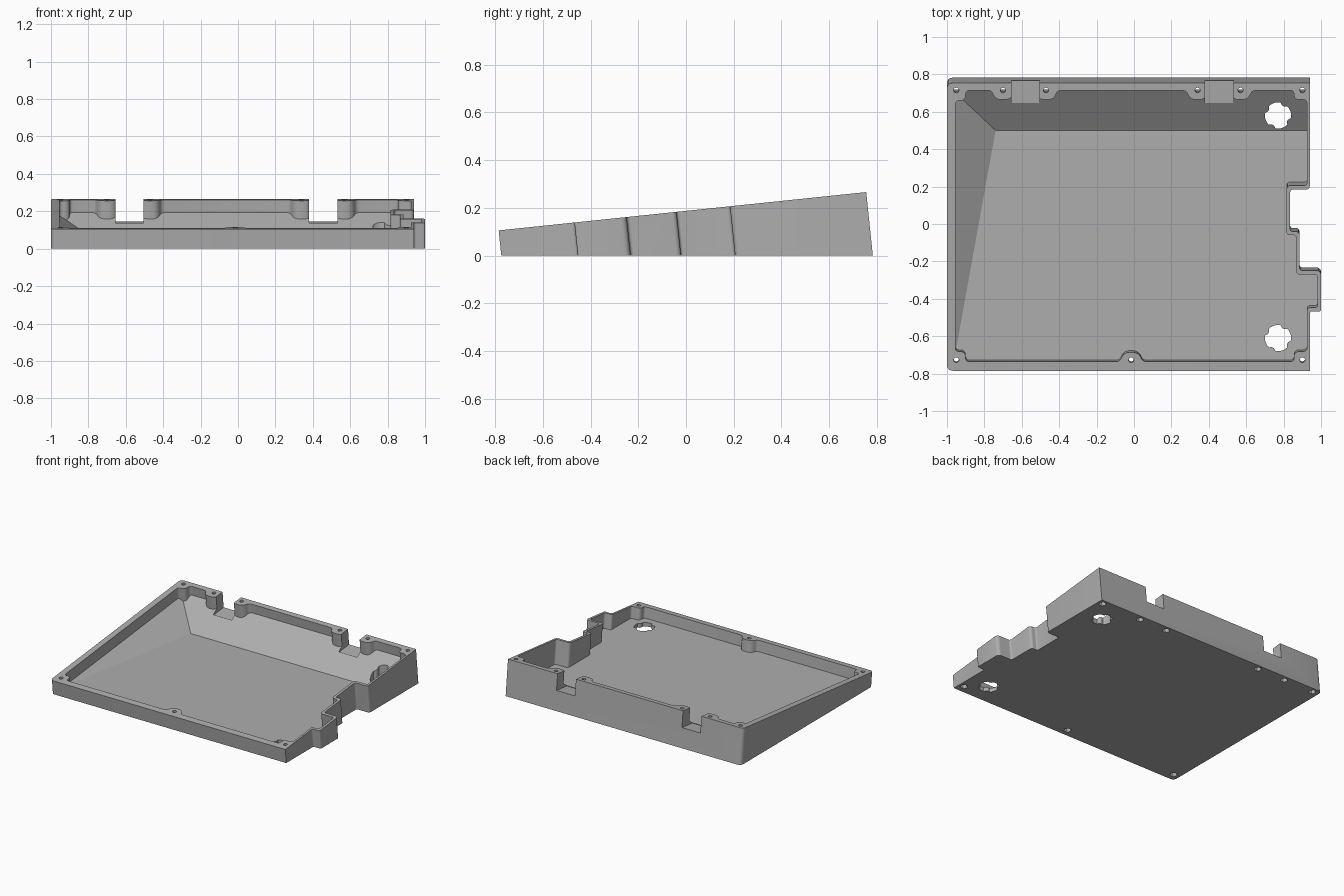
import bpy, bmesh
from math import radians, cos, sin, tau
from mathutils import Matrix, Vector

if "Cube" in bpy.data.objects:
    bpy.data.objects.remove(bpy.data.objects["Cube"])

# Tilted working frame: its z = 0 is the rim plane of the case
TILT = Matrix.Translation((0, 0, 0.187)) @ Matrix.Rotation(radians(5.95), 4, 'X')

grey = bpy.data.materials.new("case_grey")
grey.use_nodes = True
grey.diffuse_color = (0.42, 0.42, 0.42, 1)
grey.node_tree.nodes["Principled BSDF"].inputs["Base Color"].default_value = (0.42, 0.42, 0.42, 1)


def rounded(corners, steps=6):
    """Outline from (x, y, trim) corners, each blended by a small curve."""
    out = []
    for i, (x, y, r) in enumerate(corners):
        p = Vector((x, y))
        if r == 0:
            out.append(p)
            continue
        a = p + (Vector(corners[i - 1][:2]) - p).normalized() * r
        b = p + (Vector(corners[(i + 1) % len(corners)][:2]) - p).normalized() * r
        for k in range(steps + 1):
            t = k / steps
            out.append(a * (1 - t) ** 2 + p * (2 * t * (1 - t) * 0.85) + (a + b) * (t * (1 - t) * 0.15) + b * t * t)
    return out


def ring(x, y, r, n):
    return [Vector((x + r * cos(tau * i / n), y + r * sin(tau * i / n))) for i in range(n)]


def prism(bm, outline, low, high, matrix=TILT):
    bottom = [bm.verts.new(matrix @ Vector((p.x, p.y, low))) for p in outline]
    top = [bm.verts.new(matrix @ Vector((p.x, p.y, high))) for p in outline]
    bm.faces.new(bottom[::-1])
    bm.faces.new(top)
    for i in range(len(outline)):
        j = (i + 1) % len(outline)
        bm.faces.new((bottom[i], bottom[j], top[j], top[i]))


def trim_below(bm, point, normal):
    """Keep the part on the normal's side of a plane and close it."""
    bmesh.ops.bisect_plane(bm, geom=bm.verts[:] + bm.edges[:] + bm.faces[:], dist=1e-5,
                           plane_co=point, plane_no=normal, clear_inner=True)
    bmesh.ops.holes_fill(bm, edges=[e for e in bm.edges if e.is_boundary], sides=0)


def make(name, bm):
    bmesh.ops.recalc_face_normals(bm, faces=bm.faces[:])
    mesh = bpy.data.meshes.new(name)
    bm.to_mesh(mesh)
    bm.free()
    mesh.materials.append(grey)
    obj = bpy.data.objects.new(name, mesh)
    bpy.context.collection.objects.link(obj)
    return obj


def cut(target, bm):
    cutter = make("cutter", bm)
    cutter.hide_render = True
    mod = target.modifiers.new("cut", 'BOOLEAN')
    mod.operation, mod.solver, mod.object = 'DIFFERENCE', 'EXACT', cutter
    bpy.context.view_layer.objects.active = target
    bpy.ops.object.modifier_apply(modifier=mod.name)
    bpy.data.objects.remove(cutter)


# Outer shell with a stepped right side
F, B, L, R = -0.789, 0.759, -1.0, 0.94
outer = rounded([(L, F, 0.03), (R, F, 0), (R, -0.47, 0.012), (1.0, -0.47, 0.01), (1.0, -0.25, 0.025),
                 (0.885, -0.25, 0.015), (0.885, -0.04, 0.02), (0.835, -0.04, 0.012),
                 (0.835, 0.185, 0.015), (R, 0.185, 0.02), (R, B, 0), (L, B, 0.03)])
bm = bmesh.new()
prism(bm, outer, -0.6, 0)
trim_below(bm, (0, 0, 0), (0, 0, 1))
case = make("case_body", bm)

# Cavity outline with screw bosses along the walls and in the corners
f, b, l, r = -0.74, 0.718, -0.955, 0.925


def boss(x, wall, side):
    """Boss lobe; side is +1 on the front wall and -1 on the back wall."""
    pts = [(x - 0.06, wall, 0.02), (x - 0.042, wall + side * 0.05, 0.03),
           (x + 0.042, wall + side * 0.05, 0.03), (x + 0.06, wall, 0.02)]
    return pts if side > 0 else pts[::-1]


def corner(x, y, dx, dy):
    return [(x, y + dy, 0.018), (x + dx, y + dy, 0.028), (x + dx, y, 0.018)]


inner = corner(l, f, 0.055, 0.055) + boss(-0.015, f, 1) + corner(r, f, -0.07, 0.055)[::-1]
inner += [(r, -0.45, 0.015), (0.982, -0.45, 0.015), (0.982, -0.272, 0.015), (0.867, -0.272, 0.02),
          (0.867, -0.06, 0.015), (0.816, -0.06, 0.015), (0.816, 0.207, 0.02), (r, 0.207, 0.015)]
inner += corner(r, b, -0.07, -0.05)
for bx in (0.57, 0.34, -0.47, -0.70):
    inner += boss(bx, b, -1)
inner += corner(l, b, 0.055, -0.055)[::-1]

# Cavity: level floor with sloping flanks at the left and the back
FLOOR = 0.03
bm = bmesh.new()
prism(bm, rounded(inner), -0.5, 0.05)
trim_below(bm, (0, 0, FLOOR), (0, 0, 1))
trim_below(bm, (0, 0.5, FLOOR), (0, -0.155, 0.21))
p, q, s = Vector((l, -0.69, FLOOR)), Vector((l, 0.71, 0.18)), Vector((-0.74, 0.5, FLOOR))
normal = (q - p).cross(s - p)
trim_below(bm, p, normal if normal.z > 0 else -normal)
cut(case, bm)

# Two connector notches in the back wall
bm = bmesh.new()
for x in (-0.58, 0.455):
    prism(bm, rounded([(x - 0.076, 0.637, 0), (x + 0.076, 0.637, 0),
                       (x + 0.076, 0.95, 0), (x - 0.076, 0.95, 0)]), -0.121, 0.1)
cut(case, bm)

# Two notched round openings through the floor
bm = bmesh.new()
for y in (0.58, -0.61):
    opening = []
    for i, point in enumerate(ring(0, 0, 1, 32)):
        opening.append(point * (0.058 if (i + 3) % 8 < 2 else 0.07) + Vector((0.77, y)))
    prism(bm, opening, -0.05, 0.2, Matrix.Identity(4))
cut(case, bm)

# Screw holes, then hexagonal nut pockets from below
screws = [(x, 0.719) for x in (-0.95, -0.70, -0.47, 0.34, 0.57, 0.90)]
screws += [(x, -0.731) for x in (-0.95, -0.015, 0.90)]
for radius, sides, top in ((0.014, 16, 0.05), (0.026, 6, -0.06)):
    bm = bmesh.new()
    for x, y in screws:
        prism(bm, ring(x, y, radius, sides), -0.4, top)
    cut(case, bm)

# Smooth the rounded corners, keep the creases sharp
bpy.ops.object.select_all(action='DESELECT')
case.select_set(True)
bpy.context.view_layer.objects.active = case
bpy.ops.object.shade_smooth_by_angle(angle=radians(30))
